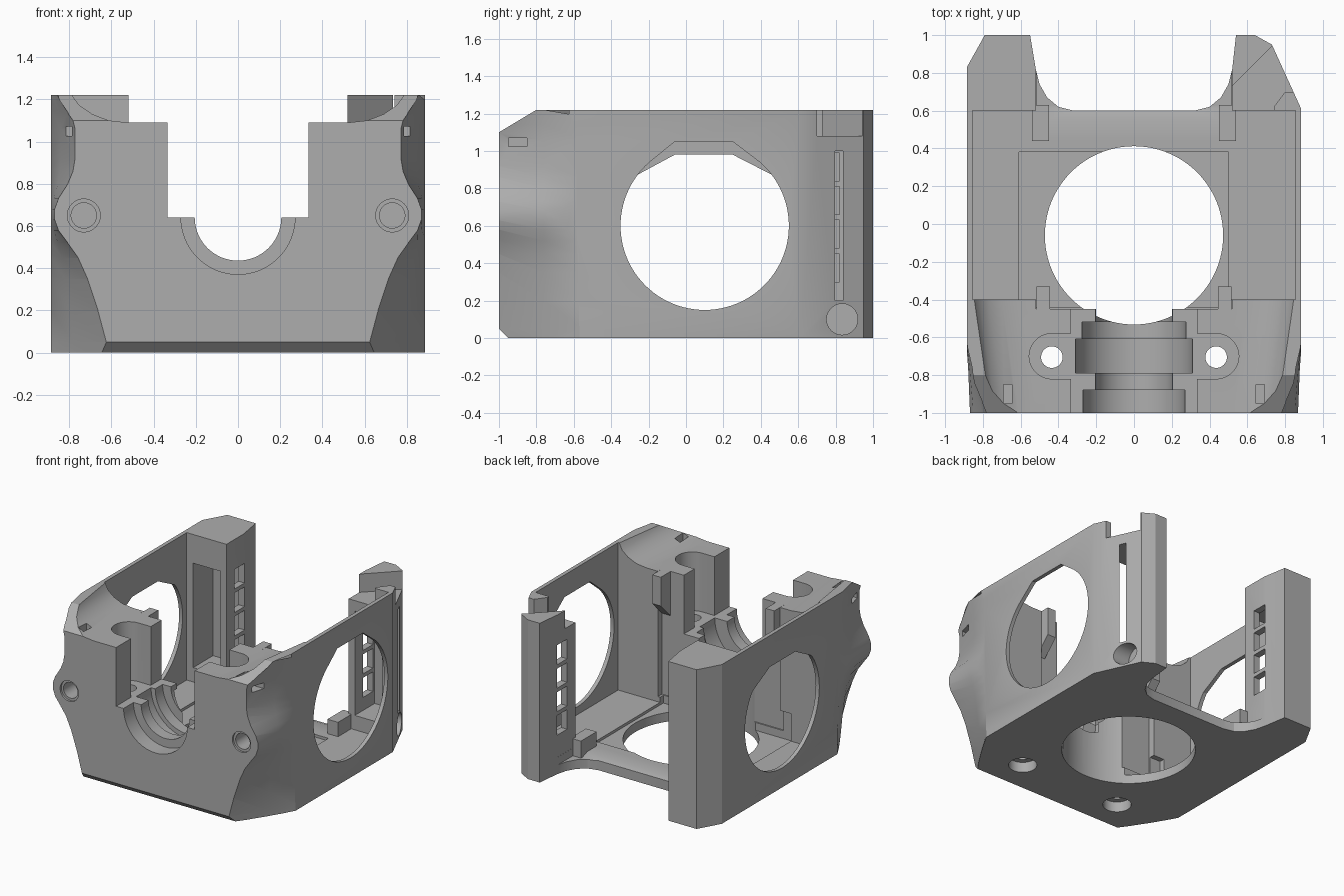
import bpy, bmesh, math

if "Cube" in bpy.data.objects:
    bpy.data.objects.remove(bpy.data.objects["Cube"])

grey = bpy.data.materials.new("plain grey")
grey.use_nodes = True
grey.diffuse_color = (0.42, 0.42, 0.42, 1)
grey.node_tree.nodes["Principled BSDF"].inputs["Base Color"].default_value = grey.diffuse_color


def loft(name, rings):
    """Closed solid through rings of 3D points."""
    bm = bmesh.new()
    rows = [[bm.verts.new(p) for p in ring] for ring in rings]
    n = len(rows[0])
    for a, b in zip(rows, rows[1:]):
        for i in range(n):
            j = (i + 1) % n
            bm.faces.new((a[i], a[j], b[j], b[i]))
    bm.faces.new(rows[0])
    bm.faces.new(rows[-1])
    bmesh.ops.recalc_face_normals(bm, faces=bm.faces)
    mesh = bpy.data.meshes.new(name)
    bm.to_mesh(mesh)
    bm.free()
    mesh.materials.append(grey)
    ob = bpy.data.objects.new(name, mesh)
    bpy.context.collection.objects.link(ob)
    return ob


def place(axis, a, b, t):
    return {"x": (t, a, b), "y": (a, t, b), "z": (a, b, t)}[axis]


def prism(name, pts, axis, lo, hi):
    return loft(name, [[place(axis, a, b, t) for a, b in pts] for t in (lo, hi)])


def box(name, x0, x1, y0, y1, z0, z1):
    return prism(name, [(x0, y0), (x1, y0), (x1, y1), (x0, y1)], "z", z0, z1)


def circle(cx, cy, r, n=48):
    return [(cx + r * math.cos(math.tau * i / n), cy + r * math.sin(math.tau * i / n)) for i in range(n)]


def combine(ob, tool, operation):
    mod = ob.modifiers.new("combine", "BOOLEAN")
    mod.operation, mod.solver, mod.object = operation, "EXACT", tool
    bpy.context.view_layer.objects.active = ob
    bpy.ops.object.modifier_apply(modifier=mod.name)
    bpy.data.objects.remove(tool)


def mirrored(s, x0, x1):
    return sorted((s * x0, s * x1))


# Housing outline with the hollow rear edge
curve = [(0.52, 0.82), (0.5, 0.74), (0.46, 0.67), (0.4, 0.62), (0.32, 0.6)]
outline = [(-0.87, -1), (0.87, -1), (0.885, -0.98), (0.885, 0.61), (0.73, 0.95), (0.64, 1), (0.54, 1)]
outline += curve + [(-x, y) for x, y in reversed(curve)]
outline += [(-0.55, 1), (-0.79, 1), (-0.885, 0.83), (-0.885, -0.98)]
body = prism("motor_housing", outline, "z", 0, 1.22)


def cut(tool):
    combine(body, tool, "DIFFERENCE")


# Main cavity and open back
cut(box("cavity", -0.855, 0.855, -0.4, 0.6, 0.09, 2))
cut(box("centre_cavity", -0.518, 0.518, -0.45, 1.2, 0.13, 2))
cut(box("floor_step", -0.61, 0.5, -0.44, 0.38, 0.07, 0.3))
cut(prism("rear_slope", [(0.44, 0.131), (0.44, 0.3), (1.1, 0.3), (1.1, 0.07), (0.61, 0.07)], "x", -0.517, 0.517))

# Scooped top of the front block
rings = []
for y, w in ((-1.02, 0.76), (-0.39, 0.852)):
    half = [(w - 0.24, 1.09), (w - 0.15, 1.1), (w - 0.08, 1.13), (w - 0.03, 1.17), (w, 1.23), (w, 1.4)]
    rings.append([(x, y, z) for x, z in half] + [(-x, y, z) for x, z in reversed(half)])
cut(loft("top_scoop", rings))
cut(prism("front_slope", [(-1.1, 1.04), (-0.8, 1.22), (-0.8, 1.4), (-1.1, 1.4)], "x", -2, 2))
cut(prism("bottom_chamfer", [(-1.1, 0.15), (-0.93, -0.02), (-1.1, -0.02)], "x", -2, 2))

# Clamp slot and stepped bore
cut(box("clamp_slot", -0.333, 0.333, -1.1, -0.38, 0.64, 2))
for y0, y1, r in ((-1.1, -0.88, 0.27), (-0.9, -0.4, 0.205), (-0.79, -0.61, 0.31), (-0.62, -0.52, 0.275)):
    cut(prism("bore", circle(0, 0.641, r, 64), "y", y0, y1))

# Large floor opening
cut(prism("floor_hole", circle(0, -0.06, 0.472, 96), "z", -0.1, 0.6))

# Side wall openings with a flattened top
for s, top, low in ((1, 1.05, 0.94), (-1, 0.98, 0.88)):
    arc = [p for p in circle(0.1, 0.6, 0.45, 96) if p[1] < low]
    arc.sort(key=lambda p: (math.atan2(p[1] - 0.6, p[0] - 0.1) - math.pi / 2) % math.tau)
    x0, x1 = mirrored(s, 0.8, 1.0)
    cut(prism("side_opening", arc + [(0.25, top), (-0.06, top)], "x", x0, x1))

# Swept front corners that swell around the front screws
profile = [(-0.05, 0.59), (0.05, 0.62), (0.2, 0.66), (0.35, 0.71), (0.45, 0.755), (0.52, 0.805), (0.58, 0.85),
           (0.63, 0.868), (0.68, 0.868), (0.73, 0.85), (0.8, 0.805), (0.86, 0.78), (0.92, 0.77), (1.06, 0.77),
           (1.14, 0.79), (1.3, 0.84)]
for s in (1, -1):
    cut(loft("corner_sweep", [[(s * 0.895, -0.55, z), (s * (0.6 * 0.885 + 0.4 * f), -0.76, z), (s * f, -1.005, z),
                               (s * 1.2, -1.05, z), (s * 1.2, -0.55, z)] for z, f in profile]))

for s in (1, -1):
    # Front screw holes, clamp screw holes and their recesses
    cut(prism("screw_ring", circle(s * 0.73, 0.65, 0.078), "y", -1.1, -0.985))
    cut(prism("screw_hole", circle(s * 0.73, 0.65, 0.06), "y", -1.1, -0.82))
    cut(prism("clamp_hole", circle(s * 0.435, -0.705, 0.057), "z", -0.1, 1.3))
    cut(prism("clamp_countersink", circle(s * 0.435, -0.705, 0.1), "z", -0.1, 0.08))
    cut(prism("clamp_recess", circle(s * 0.435, -0.7, 0.12), "z", 0.64, 1.3))
    x0, x1 = mirrored(s, 0.3, 0.435)
    cut(box("recess_mouth", x0, x1, -0.82, -0.58, 0.64, 1.3))
    # Tie channel through the top corners
    x0, x1 = mirrored(s, 0.645, 1.0)
    cut(box("tie_channel", x0, x1, -0.95, -0.85, 1.025, 1.07))
    x0, x1 = mirrored(s, 0.645, 0.69)
    cut(box("tie_mouth", x0, x1, -0.95, -0.85, 1.025, 1.3))
    # Hollow rear posts with a row of windows
    x0, x1 = mirrored(s, 0.57, 0.8)
    cut(box("post_pocket", x0, x1, 0.55, 0.84, 0.2, 1.0))
    x0, x1 = mirrored(s, 0.45, 0.65)
    for i in range(4):
        z = 0.3 + i * 0.18
        cut(box("post_window", x0, x1, 0.7, 0.82, z, z + 0.15))

# Cable notch and side screw on one rear post
notch = [(0.4, 0.61), (0.62, 0.83), (0.77, 0.98), (1, 0.98), (1, 0.7), (0.8, 0.7), (0.74, 0.62), (0.74, 0.5), (0.4, 0.5)]
cut(prism("cable_notch", notch, "z", 1.08, 1.4))
cut(prism("side_screw", circle(0.835, 0.1, 0.083), "x", 0.68, 1.1))

# Small curbs by the rear edge and fingers behind the front block
for s in (1, -1):
    x0, x1 = mirrored(s, 0.45, 0.54)
    combine(body, box("curb", x0, x1, 0.44, 0.63, 0.02, 0.2), "UNION")
    x0, x1 = mirrored(s, 0.445, 0.517)
    finger = [(-0.5, 0.72), (-0.45, 0.75), (-0.33, 0.87), (-0.33, 1.09), (-0.5, 1.09)]
    combine(body, prism("finger", finger, "x", x0, x1), "UNION")

# Smooth the round parts, keep edges crisp
bpy.ops.object.select_all(action="DESELECT")
body.select_set(True)
bpy.context.view_layer.objects.active = body
bpy.ops.object.shade_smooth_by_angle(angle=math.radians(25))
